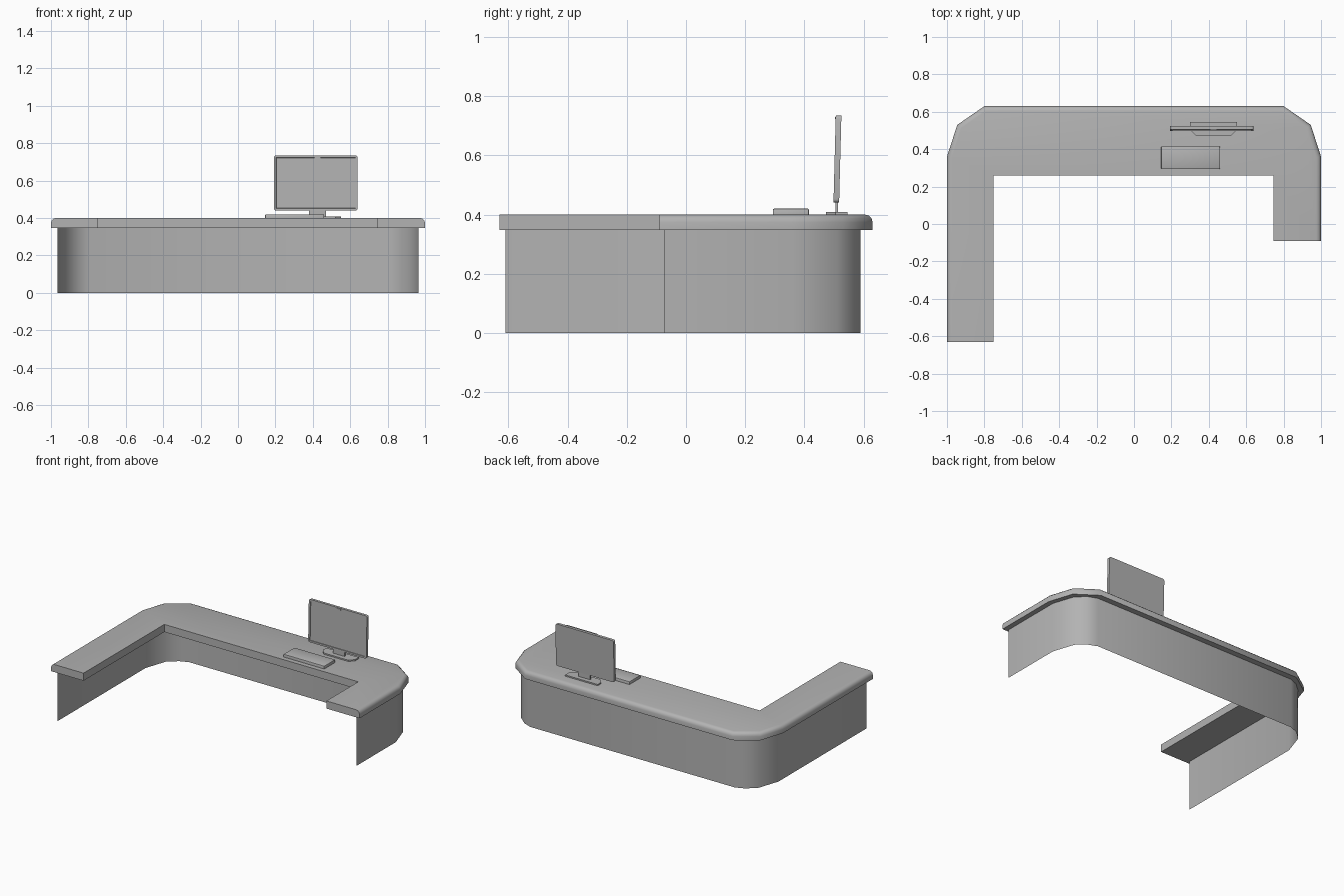
import bpy, bmesh, math
from mathutils import Matrix

cube = bpy.data.objects.get("Cube")
if cube:
    bpy.data.objects.remove(cube)

grey = bpy.data.materials.new("mid grey")
grey.use_nodes = True
GREY = (0.45, 0.45, 0.45, 1)
grey.diffuse_color = GREY
grey.node_tree.nodes["Principled BSDF"].inputs["Base Color"].default_value = GREY


def finish(name, bm, angle=40):
    """Turn a bmesh into a named, smooth-shaded object."""
    mesh = bpy.data.meshes.new(name)
    bm.to_mesh(mesh)
    bm.free()
    mesh.materials.append(grey)
    obj = bpy.data.objects.new(name, mesh)
    bpy.context.collection.objects.link(obj)
    bpy.ops.object.select_all(action="DESELECT")
    obj.select_set(True)
    bpy.context.view_layer.objects.active = obj
    bpy.ops.object.shade_smooth_by_angle(angle=math.radians(angle))
    return obj


def prism(outline, z0, z1):
    """Extrude a flat outline between two heights."""
    bm = bmesh.new()
    base = bm.faces.new([bm.verts.new((x, y, z0)) for x, y in outline])
    up = bmesh.ops.extrude_face_region(bm, geom=[base])["geom"]
    bmesh.ops.translate(bm, vec=(0, 0, z1 - z0),
                        verts=[v for v in up if isinstance(v, bmesh.types.BMVert)])
    bmesh.ops.recalc_face_normals(bm, faces=bm.faces)
    return bm


def rect(x0, x1, y0, y1):
    return [(x0, y0), (x1, y0), (x1, y1), (x0, y1)]


def bevel(bm, edges, width, segments=2):
    bmesh.ops.bevel(bm, geom=edges, offset=width, segments=segments,
                    profile=0.5, affect="EDGES")


def u_path(corner, long_end, short_end):
    """Outer line of the counter from the long arm round to the short arm."""
    x = corner[-1][0]
    left = [(-px, py) for px, py in reversed(corner)]
    return [(-x, long_end)] + left + corner + [(x, short_end)]


# Worktop: U-shaped slab, rounded along its outer upper edge
outer = u_path([(0.80, 0.63), (0.945, 0.53), (1.0, 0.36)], -0.63, -0.09)
inner = [(0.745, -0.09), (0.745, 0.26), (-0.75, 0.26), (-0.75, -0.63)]
bm = prism(outer + inner, 0.347, 0.40)


def on_outer(v):
    return any(abs(v.co.x - x) < 1e-4 and abs(v.co.y - y) < 1e-4 for x, y in outer)


rim = [e for e in bm.edges
       if all(v.co.z > 0.39 and on_outer(v) for v in e.verts)]
bevel(bm, rim, 0.026, 3)
finish("worktop", bm, 50)

# Counter panel: thin sheet standing below the worktop
path = u_path([(0.79, 0.59), (0.85, 0.566), (0.915, 0.51), (0.965, 0.36)], -0.61, -0.075)
bm = bmesh.new()
low = [bm.verts.new((x, y, 0)) for x, y in path]
high = [bm.verts.new((x, y, 0.35)) for x, y in path]
for i in range(len(path) - 1):
    bm.faces.new((low[i + 1], low[i], high[i], high[i + 1]))
finish("counter_panel", bm, 60)

# Keyboard: low slab with softened edges
bm = prism(rect(0.145, 0.46, 0.293, 0.415), 0.40, 0.42)
bevel(bm, [e for e in bm.edges if max(v.co.z for v in e.verts) > 0.41], 0.005)
finish("keyboard", bm)

# Monitor foot and neck
foot = [(0.30, 0.505), (0.33, 0.472), (0.52, 0.472), (0.55, 0.505), (0.55, 0.545), (0.30, 0.545)]
finish("monitor_foot", prism(foot, 0.40, 0.409))
finish("monitor_neck", prism(rect(0.38, 0.47, 0.504, 0.514), 0.405, 0.46))

# Monitor: rounded frame with an inset screen, leaning back slightly
bm = prism(rect(0.192, 0.64, 0.498, 0.517), 0.44, 0.735)
bevel(bm, [e for e in bm.edges if abs(e.verts[0].co.y - e.verts[1].co.y) > 0.01], 0.012, 3)
screen = min(bm.faces, key=lambda f: f.calc_center_median().y)
bmesh.ops.inset_region(bm, faces=[screen], thickness=0.012, depth=0)
bmesh.ops.inset_region(bm, faces=[screen], thickness=0.001, depth=-0.004)
bmesh.ops.rotate(bm, verts=bm.verts, cent=(0.416, 0.507, 0.44),
                 matrix=Matrix.Rotation(math.radians(-1.5), 3, "X"))
finish("monitor", bm)

# Small sensor housing on the upper frame
finish("monitor_sensor", prism(rect(0.41, 0.44, 0.503, 0.509), 0.722, 0.730))
